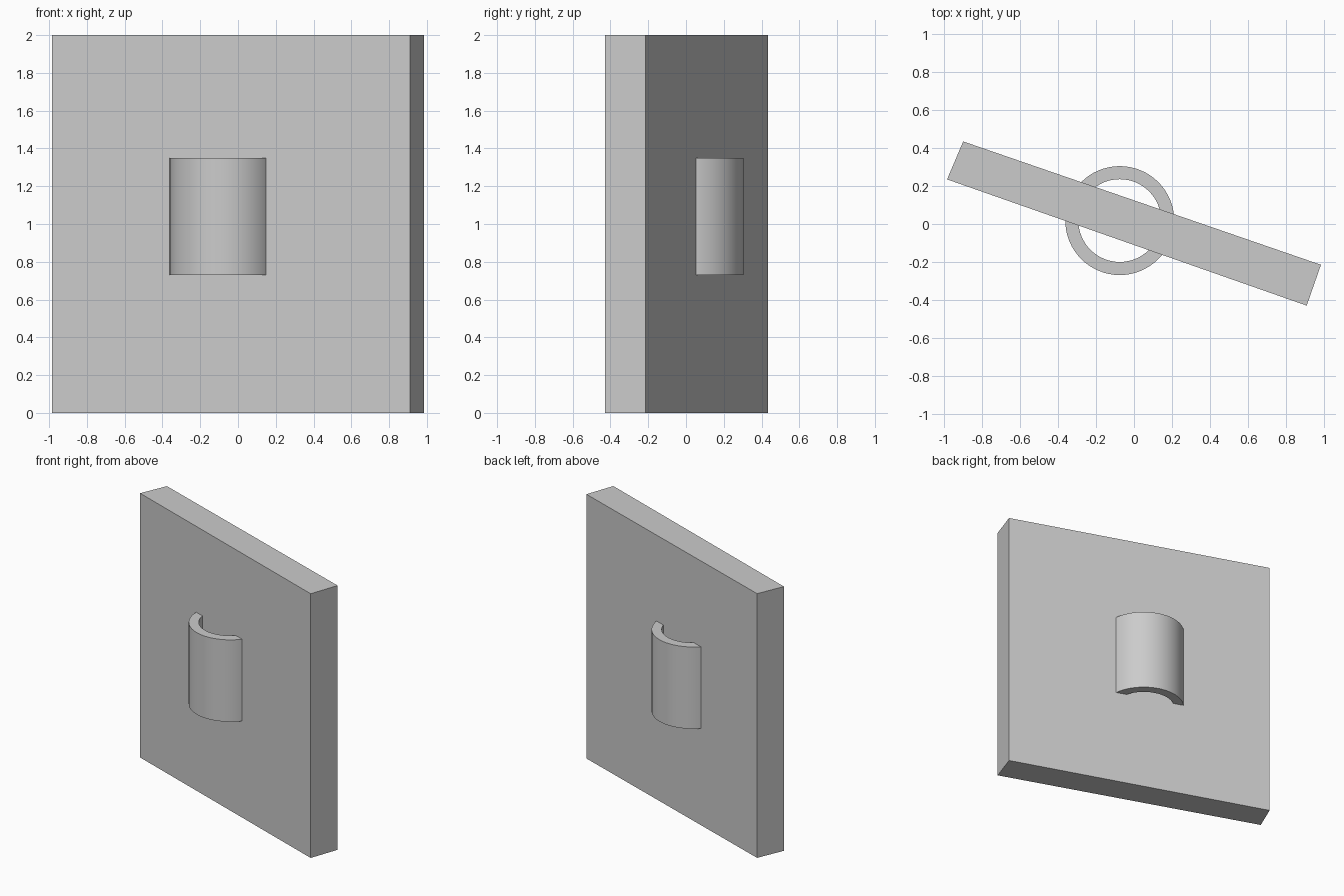
import bpy, bmesh, math

cube = bpy.data.objects.get("Cube")
if cube:
    bpy.data.objects.remove(cube, do_unlink=True)

grey = bpy.data.materials.new("plain grey")
grey.use_nodes = True
colour = (0.6, 0.6, 0.6, 1)
grey.diffuse_color = colour
grey.node_tree.nodes["Principled BSDF"].inputs["Base Color"].default_value = colour


def finish(name, bm):
    bmesh.ops.recalc_face_normals(bm, faces=bm.faces)
    mesh = bpy.data.meshes.new(name)
    bm.to_mesh(mesh)
    bm.free()
    mesh.materials.append(grey)
    obj = bpy.data.objects.new(name, mesh)
    bpy.context.collection.objects.link(obj)
    return obj


# Upright panel, turned slightly about the vertical
bm = bmesh.new()
corners = [(-0.985, 0.235), (0.91, -0.43), (0.985, -0.215), (-0.9, 0.435)]
base = bm.faces.new([bm.verts.new((x, y, 0)) for x, y in corners])
top = bmesh.ops.extrude_face_region(bm, geom=[base], use_keep_orig=True)
bmesh.ops.translate(bm, vec=(0, 0, 2),
                    verts=[v for v in top["geom"] if isinstance(v, bmesh.types.BMVert)])
finish("panel", bm)

# Hollow tube passing through the panel, showing as a half ring on each side
bm = bmesh.new()
sides, centre_x, centre_y = 64, -0.075, 0.018
section = [(0.287, 0.73), (0.287, 1.35), (0.218, 1.35), (0.218, 0.73)]
rings = []
for i in range(sides):
    a = math.tau * i / sides
    rings.append([bm.verts.new((centre_x + r * math.cos(a), centre_y + r * math.sin(a), z))
                  for r, z in section])
for i, ring in enumerate(rings):
    following = rings[(i + 1) % sides]
    for j in range(len(section)):
        k = (j + 1) % len(section)
        bm.faces.new((ring[j], following[j], following[k], ring[k]))
tube = finish("tube_handle", bm)

bpy.ops.object.select_all(action="DESELECT")
tube.select_set(True)
bpy.context.view_layer.objects.active = tube
bpy.ops.object.shade_smooth_by_angle(angle=math.radians(30))
